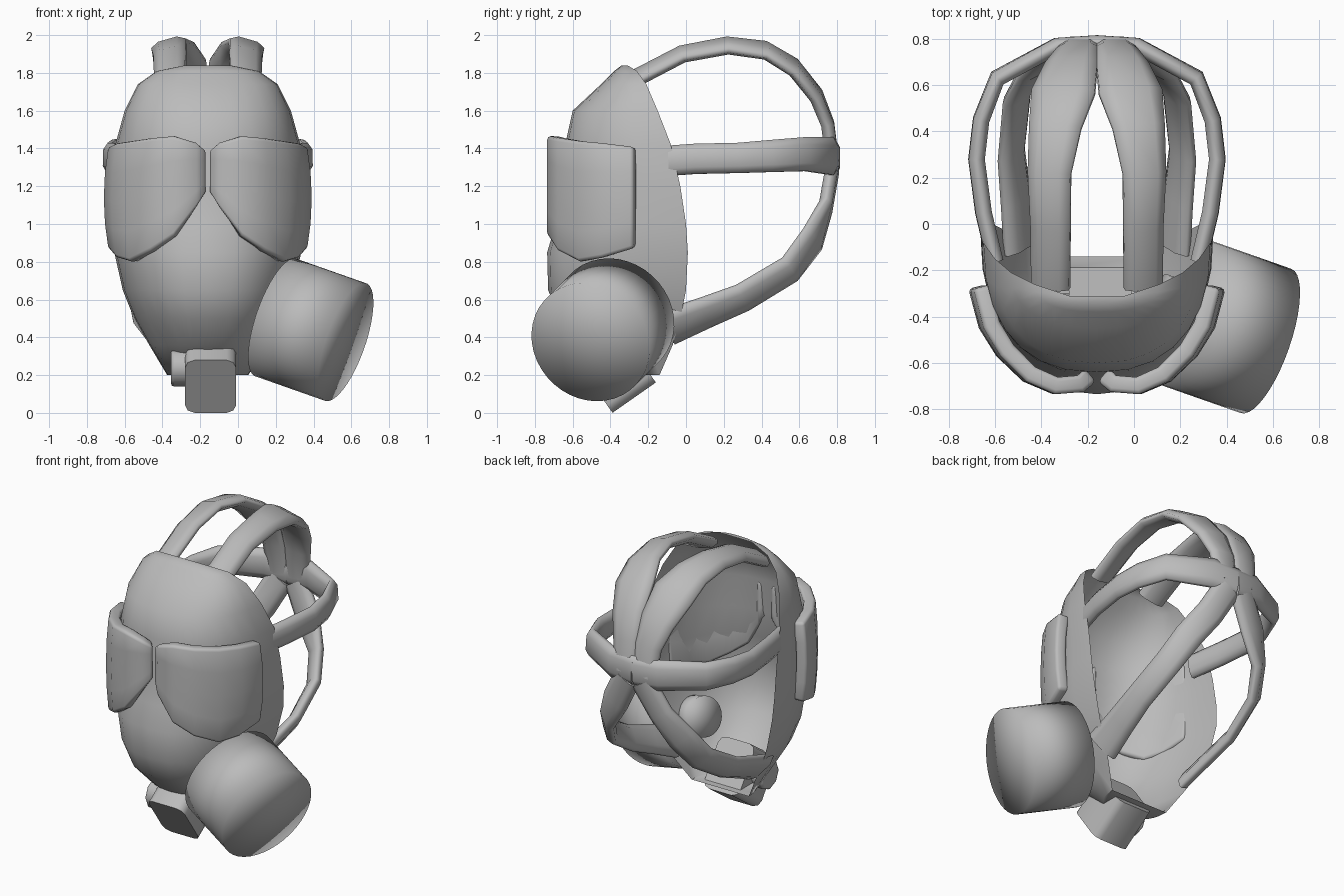
import bpy, bmesh, math
from mathutils import Vector, Matrix

if "Cube" in bpy.data.objects:
    bpy.data.objects.remove(bpy.data.objects["Cube"], do_unlink=True)

MID = -0.16  # x of the mask's own symmetry plane

rubber = bpy.data.materials.new("grey_rubber")
rubber.use_nodes = True
GREY = (0.5, 0.5, 0.5, 1)
rubber.diffuse_color = GREY
rubber.node_tree.nodes["Principled BSDF"].inputs["Base Color"].default_value = GREY


def finish(name, bm, angle=60, bevel=0, solid=0):
    bmesh.ops.recalc_face_normals(bm, faces=bm.faces)
    mesh = bpy.data.meshes.new(name)
    bm.to_mesh(mesh)
    bm.free()
    mesh.materials.append(rubber)
    obj = bpy.data.objects.new(name, mesh)
    bpy.context.collection.objects.link(obj)
    if solid:
        mod = obj.modifiers.new("Thickness", 'SOLIDIFY')
        mod.thickness, mod.offset = solid, -1
    if bevel:
        mod = obj.modifiers.new("Bevel", 'BEVEL')
        mod.width, mod.segments, mod.limit_method = bevel, 2, 'ANGLE'
        mod.angle_limit = math.radians(50)
    bpy.ops.object.select_all(action='DESELECT')
    obj.select_set(True)
    bpy.context.view_layer.objects.active = obj
    bpy.ops.object.shade_smooth_by_angle(angle=math.radians(angle))
    return obj


def loft(bm, rows, closed=False):
    rings = [[bm.verts.new(p) for p in row] for row in rows]
    n = len(rings[0])
    for a, b in zip(rings, rings[1:]):
        for i in range(n if closed else n - 1):
            j = (i + 1) % n
            bm.faces.new((a[i], a[j], b[j], b[i]))
    return rings


# Face shell: open at the back; rows are height, half width, front y, rear y
shell_rows = [(1.84, .12, -.34, -.31), (1.81, .27, -.38, -.26), (1.74, .37, -.45, -.21),
              (1.6, .44, -.6, -.15), (1.42, .49, -.64, -.08), (1.2, .5, -.65, -.03),
              (1.0, .505, -.69, 0), (.85, .495, -.735, .01), (.65, .45, -.73, 0),
              (.5, .39, -.67, -.03), (.36, .31, -.53, -.07), (.2, .215, -.35, -.14)]


def shell_ring(z, w, front, rear, steps=14):
    ring = []
    for i in range(steps + 1):
        a = math.pi * (i / steps - .5)
        s, c = math.sin(a), max(math.cos(a), 0)
        ring.append((MID + w * math.copysign(abs(s) ** .85, s),
                     rear + (front - rear) * c ** .85, z))
    return ring


bm = bmesh.new()
rings = loft(bm, [shell_ring(*r) for r in shell_rows])
bm.faces.new(rings[0])
bm.faces.new(rings[-1])
finish("face_shell", bm)

# Eye lenses: curved slabs; columns are offset from middle, y, top, bottom
lens_columns = [(.005, -.68, 1.39, 1.17), (.06, -.725, 1.43, 1.09), (.19, -.735, 1.465, .935),
                (.32, -.68, 1.455, .855), (.435, -.57, 1.44, .8), (.51, -.45, 1.43, .82),
                (.555, -.28, 1.41, .87)]
for side, name in ((1, "left_lens"), (-1, "right_lens")):
    bm = bmesh.new()
    # The ends of each column draw in a little, so the lens bulges at mid height
    loft(bm, [[(MID + side * u * (1 - .045 * (k / 2 - 1) ** 2), y, top + (low - top) * k / 4)
               for k in range(5)] for u, y, top, low in lens_columns])
    lens = finish(name, bm, bevel=.018, solid=.075)
    # Make the outer skin face forward so the thickness goes inward
    if lens.data.polygons[8].normal.y > 0:
        lens.data.flip_normals()

# Head straps: points are offset from middle, y, z, width; all meet at the rear hub
straps = {
    "top_strap": (1.2, [(.2, -.27, 1.77, .17), (.2, -.02, 1.9, .175), (.205, .22, 1.945, .19),
                        (.18, .42, 1.92, .23), (.145, .57, 1.83, .28), (.11, .69, 1.68, .23),
                        (.08, .75, 1.53, .19), (.07, .775, 1.33, .16)]),
    "middle_strap": (1.33, [(.44, -.16, 1.33, .16), (.49, .05, 1.345, .16), (.52, .28, 1.35, .16),
                            (.5, .45, 1.36, .17), (.43, .63, 1.37, .18), (.17, .77, 1.36, .2),
                            (0, .78, 1.35, .2)]),
    "lower_strap": (.8, [(.33, -.1, .45, .22), (.35, .1, .53, .19), (.37, .3, .61, .17),
                         (.345, .55, .76, .17), (.28, .67, .92, .18), (.17, .74, 1.09, .18),
                         (.06, .775, 1.29, .18)]),
}


def strap(name, side, centre_z, points):
    core = Vector((0, .1, centre_z))
    pos = [Vector(p[:3]) for p in points]
    rows = []
    for i, p in enumerate(pos):
        along = (pos[min(i + 1, len(pos) - 1)] - pos[max(i - 1, 0)]).normalized()
        out = p - core
        if i >= len(pos) - 2:
            out = Vector((0, 1, 0))  # lie flat against the hub
        out = (out - along * out.dot(along)).normalized()
        across = along.cross(out) * points[i][3] / 2
        # Six-sided section, crowned on both faces
        section = [across - out * .012, across + out * .012, across * .55 + out * .035,
                   across * -.55 + out * .035, -across + out * .012, -across - out * .012,
                   across * -.55 - out * .035, across * .55 - out * .035]
        rows.append([(MID + side * (p + s).x, (p + s).y, (p + s).z) for s in section])
    bm = bmesh.new()
    rings = loft(bm, rows, closed=True)
    bm.faces.new(rings[0])
    bm.faces.new(rings[-1])
    finish(name, bm, angle=75)


for side, prefix in ((1, "left_"), (-1, "right_")):
    for name, (centre_z, points) in straps.items():
        strap(prefix + name, side, centre_z, points)


def cylinder(name, start, end, radius, sides, angle=60, bevel=0):
    start, end = Vector(start), Vector(end)
    axis = end - start
    place = Matrix.Translation((start + end) / 2) @ axis.to_track_quat('Z', 'Y').to_matrix().to_4x4()
    bm = bmesh.new()
    bmesh.ops.create_cone(bm, cap_ends=True, cap_tris=True, segments=sides, radius1=radius,
                          radius2=radius, depth=axis.length, matrix=place)
    return finish(name, bm, angle, bevel)


# Filter canister on the left cheek, with its neck reaching through the shell
cylinder("filter_canister", (.2, -.375, .505), (.57, -.505, .375), .33, 40, angle=120)
cylinder("filter_neck", (.1, -.34, .54), (.24, -.389, .491), .13, 24, angle=120)

# Outlet valve under the chin, tilted forward, with a side knob
bm = bmesh.new()
tilt = Matrix.Translation((-.145, -.372, .22)) @ Matrix.Rotation(math.radians(35), 4, 'X')
bmesh.ops.create_cube(bm, size=1, matrix=tilt @ Matrix.Diagonal((.27, .28, .34, 1)))
edges = [e for e in bm.edges
         if abs((e.verts[0].co - e.verts[1].co).normalized().dot(tilt.col[1].xyz)) > .9]
bmesh.ops.bevel(bm, geom=edges, offset=.05, segments=2, profile=.5, affect='EDGES')
finish("outlet_valve", bm, angle=50)
cylinder("valve_knob", (-.355, -.4, .24), (-.25, -.4, .24), .1, 8, angle=50, bevel=.015)
